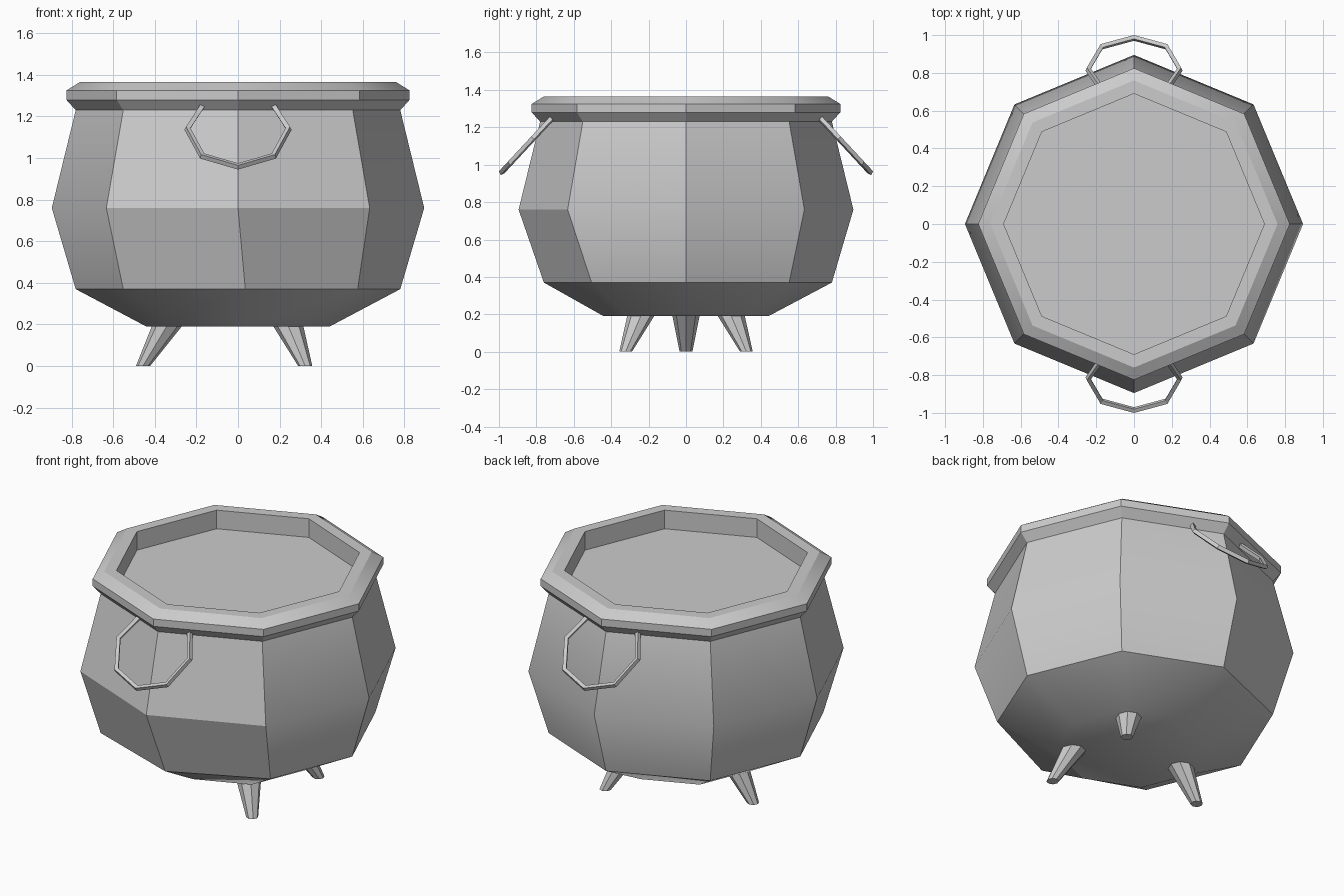
import bpy, bmesh
from math import cos, sin, pi, radians
from mathutils import Vector

if "Cube" in bpy.data.objects:
    bpy.data.objects.remove(bpy.data.objects["Cube"])


def ring(bm, radius, z, cx=0, cy=0, n=8, phase=0):
    return [bm.verts.new((cx + radius * cos(phase + 2 * pi * i / n),
                          cy + radius * sin(phase + 2 * pi * i / n), z)) for i in range(n)]


def bridge(bm, a, b):
    n = len(a)
    for i in range(n):
        bm.faces.new((a[i], a[(i + 1) % n], b[(i + 1) % n], b[i]))


def finish(bm, name, recalc=True):
    if recalc:
        bmesh.ops.recalc_face_normals(bm, faces=bm.faces)
    mesh = bpy.data.meshes.new(name)
    bm.to_mesh(mesh)
    bm.free()
    obj = bpy.data.objects.new(name, mesh)
    bpy.context.collection.objects.link(obj)
    return obj


# Pot body with rim: octagonal profile stack, closed by the contents surface
profile = [(0.44, 0.19), (0.78, 0.37), (0.895, 0.76), (0.78, 1.23), (0.825, 1.28),
           (0.825, 1.325), (0.76, 1.365), (0.69, 1.365), (0.69, 1.25)]
bm = bmesh.new()
rings = [ring(bm, r, z) for r, z in profile]
# Slight hand-made unevenness at the lower front
rings[1][6].co = Vector((0.035, -0.76, 0.37))
rings[1][7].co = Vector((0.575, -0.505, 0.37))
for lower, upper in zip(rings, rings[1:]):
    bridge(bm, lower, upper)
bm.faces.new(rings[0])
bm.faces.new(rings[-1])
pot = finish(bm, "pot_body")
bpy.context.view_layer.objects.active = pot
pot.select_set(True)
bpy.ops.object.shade_smooth_by_angle(angle=radians(30))

# Three splayed, tapered legs
for name, deg in (("left_leg", 180), ("front_right_leg", -45), ("back_right_leg", 45)):
    c, s = cos(radians(deg)), sin(radians(deg))
    bm = bmesh.new()
    foot = ring(bm, 0.034, 0.0, 0.457 * c, 0.457 * s, phase=radians(deg))
    top = ring(bm, 0.078, 0.22, 0.325 * c, 0.325 * s, phase=radians(deg))
    bridge(bm, foot, top)
    bm.faces.new(foot)
    bm.faces.new(top)
    finish(bm, name)

# Hanging wire handles, front and back
half = [(0.172, 1.25), (0.243, 1.14), (0.172, 1.01)]
path = [(-x, z) for x, z in half] + [(0, 0.96)] + half[::-1]
for name, side in (("front_handle", -1), ("back_handle", 1)):
    curve = bpy.data.curves.new(name, 'CURVE')
    curve.dimensions = '3D'
    curve.bevel_depth = 0.016
    curve.bevel_resolution = 0
    curve.use_fill_caps = True
    spline = curve.splines.new('POLY')
    spline.points.add(len(path) - 1)
    for p, (x, z) in zip(spline.points, path):
        p.co = (x, side * (0.985 - (z - 0.96) * 0.93), z, 1)
    spline.use_smooth = False
    bpy.context.collection.objects.link(bpy.data.objects.new(name, curve))
